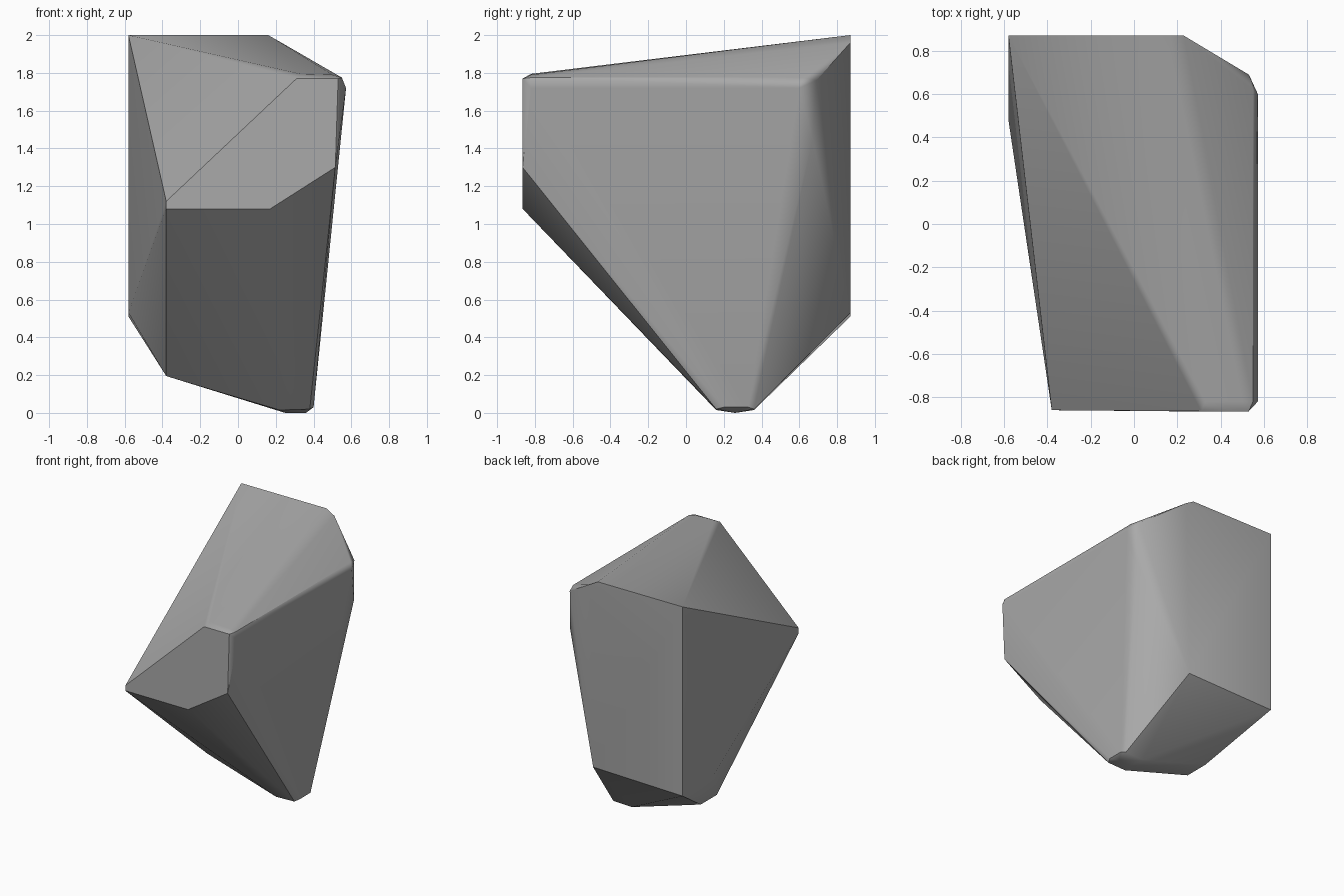
import bpy, bmesh, math

cube = bpy.data.objects.get("Cube")
if cube:
    bpy.data.objects.remove(cube, do_unlink=True)

# Stone colour
stone = bpy.data.materials.new("stone_grey")
stone.use_nodes = True
grey = (0.4, 0.4, 0.4, 1)
stone.diffuse_color = grey
stone.node_tree.nodes["Principled BSDF"].inputs["Base Color"].default_value = grey

# Corners of the chiselled boulder, grouped by side
back_face = [(-.58, .87, 2), (.16, .87, 2), (.23, .87, 1.96), (.2, .87, .53), (-.58, .87, .51)]
front_face = [(-.38, -.86, 1.08), (-.38, -.86, 1.12), (.31, -.865, 1.77),
              (.53, -.865, 1.77), (.515, -.865, 1.3), (.17, -.865, 1.08)]
front_lip = [(.33, -.82, 1.795), (.5, -.82, 1.79)]
side_rim = [(.55, -.82, 1.775), (.55, .62, 1.775), (.572, -.82, 1.72), (.572, .6, 1.72),
            (.53, .69, 1.76), (.54, .67, 1.45)]
left_corner = [(-.58, .48, .53)]
foot = [(x, y, z) for y in (.16, .36) for x, z in ((-.38, .195), (.22, .015), (.38, .02))]
foot += [(.4, y, .03) for y in (.2, .33)] + [(x, .26, 0) for x in (.25, .36)]

# Wrap the corners in a hull and merge the flat areas
bm = bmesh.new()
for co in back_face + front_face + front_lip + side_rim + left_corner + foot:
    bm.verts.new(co)
bmesh.ops.convex_hull(bm, input=bm.verts[:])
loose = [v for v in bm.verts if not v.link_faces]
bmesh.ops.delete(bm, geom=loose, context='VERTS')
bmesh.ops.dissolve_limit(bm, angle_limit=math.radians(1.5), verts=bm.verts[:], edges=bm.edges[:])
bmesh.ops.recalc_face_normals(bm, faces=bm.faces[:])
mesh = bpy.data.meshes.new("boulder")
bm.to_mesh(mesh)
bm.free()
mesh.materials.append(stone)
boulder = bpy.data.objects.new("boulder", mesh)
bpy.context.collection.objects.link(boulder)

# Soft worn edges, crisp main ridges
bpy.ops.object.select_all(action='DESELECT')
boulder.select_set(True)
bpy.context.view_layer.objects.active = boulder
bpy.ops.object.shade_smooth_by_angle(angle=math.radians(35))
weighted = boulder.modifiers.new("weighted_normals", 'WEIGHTED_NORMAL')
weighted.keep_sharp = True
